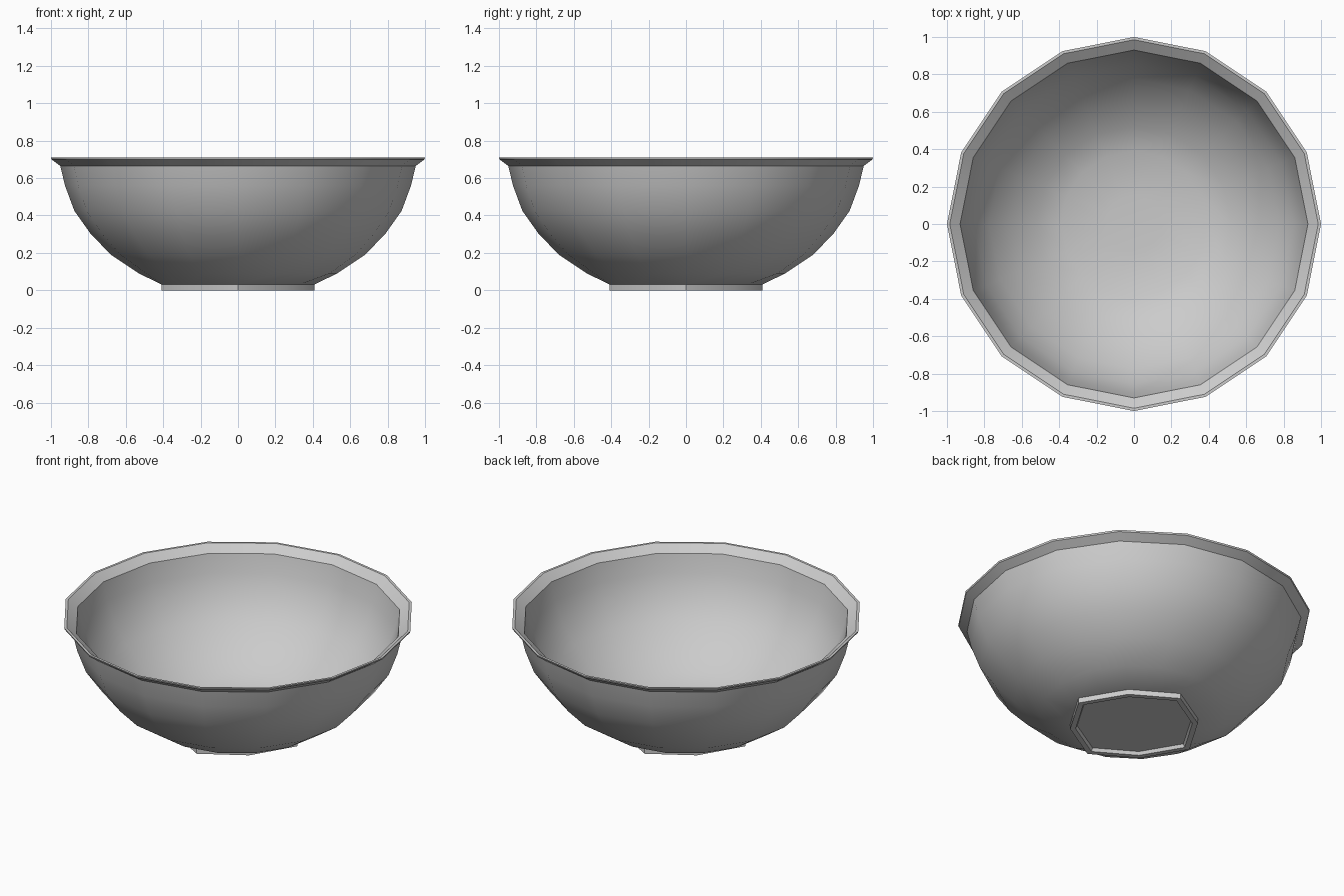
import bpy, bmesh
from math import cos, sin, radians, pi

if "Cube" in bpy.data.objects:
    bpy.data.objects.remove(bpy.data.objects["Cube"])

SIDES = 16
# foot outline: softened square, corners on the axes, shallower on the diagonals
DIAG = 0.363 / 0.41


def circle(r, z):
    return [(r * cos(2 * pi * i / SIDES), r * sin(2 * pi * i / SIDES), z)
            for i in range(SIDES)]


def octagon(r, z):
    return [((r if i % 2 == 0 else r * DIAG) * cos(pi * i / 4),
             (r if i % 2 == 0 else r * DIAG) * sin(pi * i / 4), z)
            for i in range(8)]


def octagon16(r, z):
    # octagon outline with edge midpoints, to join the 16-sided wall
    p = octagon(r, z)
    out = []
    for i in range(8):
        a, b = p[i], p[(i + 1) % 8]
        out += [a, ((a[0] + b[0]) / 2, (a[1] + b[1]) / 2, z)]
    return out


def loft(name, rings):
    # skin successive rings and cap both ends
    bm = bmesh.new()
    loops = [[bm.verts.new(p) for p in ring] for ring in rings]
    for a, b in zip(loops, loops[1:]):
        n = len(a)
        for i in range(n):
            j = (i + 1) % n
            bm.faces.new((a[i], a[j], b[j], b[i]))
    bm.faces.new(loops[0])
    bm.faces.new(loops[-1])
    bmesh.ops.recalc_face_normals(bm, faces=bm.faces)
    me = bpy.data.meshes.new(name)
    bm.to_mesh(me)
    bm.free()
    ob = bpy.data.objects.new(name, me)
    bpy.context.collection.objects.link(ob)
    bpy.ops.object.select_all(action='DESELECT')
    ob.select_set(True)
    bpy.context.view_layer.objects.active = ob
    bpy.ops.object.shade_smooth_by_angle(angle=radians(30))
    return ob


# bowl: outer wall, flared lip, inner wall
outer = [(0.53, 0.09), (0.68, 0.19), (0.79, 0.305), (0.875, 0.425),
         (0.925, 0.56), (0.95, 0.665), (0.997, 0.70), (1.0, 0.71)]
inner = [(0.985, 0.71), (0.93, 0.67), (0.905, 0.56), (0.855, 0.43),
         (0.775, 0.32), (0.665, 0.21), (0.52, 0.112), (0.39, 0.06),
         (0.15, 0.045)]
loft("bowl", [octagon16(0.41, 0.032)] + [circle(r, z) for r, z in outer + inner])

# foot with a shallow recess underneath
loft("foot", [octagon(0.41, 0.034), octagon(0.41, 0.0),
              octagon(0.375, 0.0), octagon(0.365, 0.02)])
